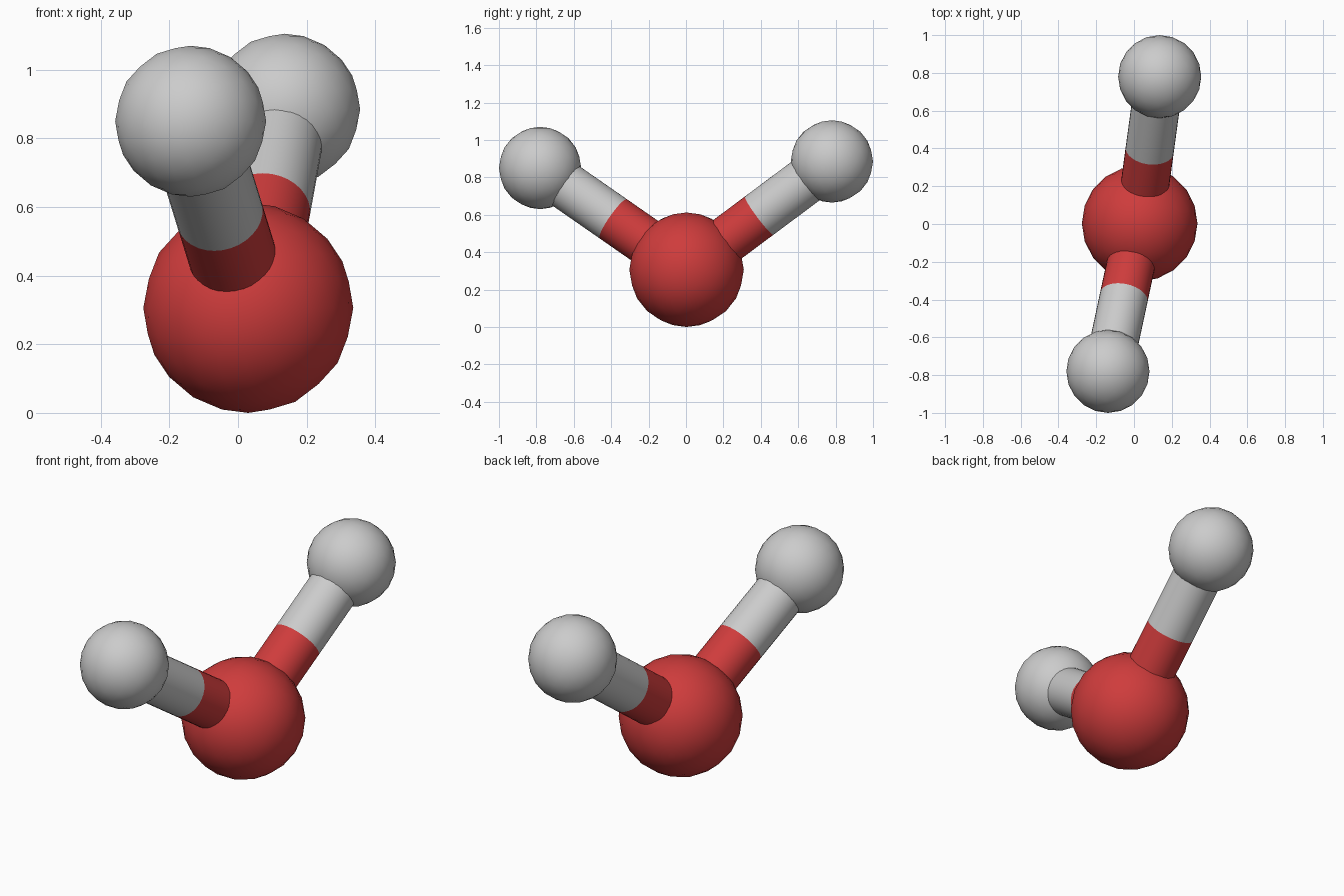
import bpy
from mathutils import Vector

if "Cube" in bpy.data.objects:
    bpy.data.objects.remove(bpy.data.objects["Cube"])

red = bpy.data.materials.new("red")
red.diffuse_color = (0.62, 0.045, 0.045, 1)
red.use_nodes = True
red.node_tree.nodes["Principled BSDF"].inputs["Base Color"].default_value = red.diffuse_color


def finish(name, mat):
    ob = bpy.context.object
    ob.name = name
    if mat:
        ob.data.materials.append(mat)
    bpy.ops.object.shade_smooth_by_angle()
    return ob


def ball(name, centre, radius, mat=None):
    bpy.ops.mesh.primitive_ico_sphere_add(subdivisions=3, radius=radius, location=centre)
    finish(name, mat)


def rod(name, a, b, radius, mat=None):
    d = b - a
    bpy.ops.mesh.primitive_cylinder_add(
        vertices=32, radius=radius, depth=d.length, end_fill_type='NOTHING',
        location=(a + b) / 2, rotation=d.to_track_quat('Z', 'Y').to_euler())
    finish(name, mat)


# large central ball
core = Vector((0.03, 0.003, 0.306))
ball("oxygen_ball", core, 0.306, red)

# two small balls, each joined by a two-colour rod split halfway
ends = {"front": Vector((-0.138, -0.78, 0.85)), "back": Vector((0.136, 0.78, 0.885))}
for side, tip in ends.items():
    mid = (core + tip) / 2
    ball(side + "_hydrogen_ball", tip, 0.22)
    rod(side + "_bond_inner", core, mid, 0.128, red)
    rod(side + "_bond_outer", mid, tip, 0.128)
